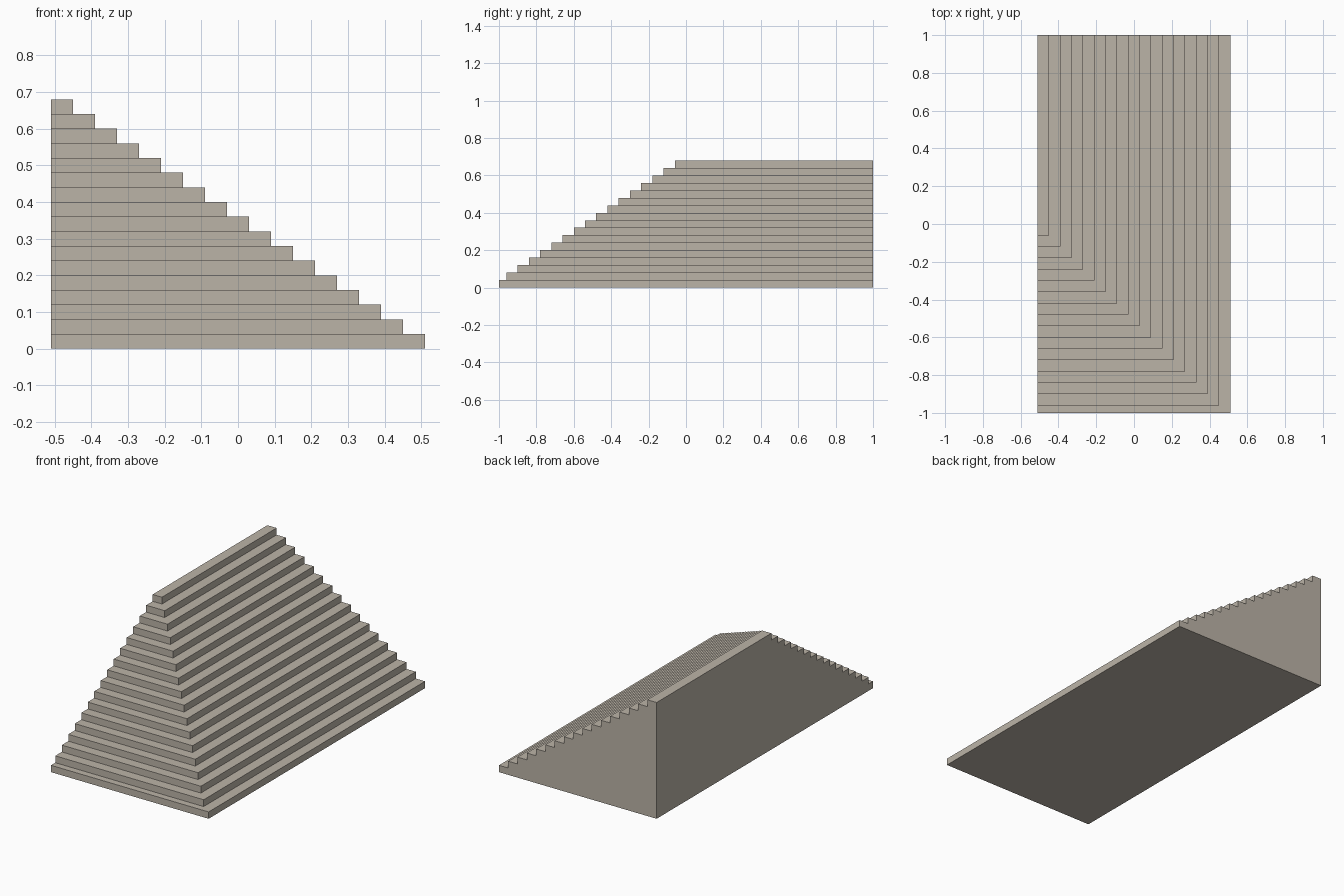
import bpy
import bmesh

cube = bpy.data.objects.get("Cube")
if cube:
    bpy.data.objects.remove(cube, do_unlink=True)

LEVELS = 17
RISE = 0.04
RUN = 0.06
LEFT, RIGHT = -0.51, 0.51
BACK, FRONT = 1.0, -1.0

# Warm grey stone
stone = bpy.data.materials.new("warm_grey_stone")
stone.use_nodes = True
colour = (0.50, 0.455, 0.39, 1.0)
stone.diffuse_color = colour
bsdf = stone.node_tree.nodes["Principled BSDF"]
bsdf.inputs["Base Color"].default_value = colour
bsdf.inputs["Roughness"].default_value = 0.9

bm = bmesh.new()


def step_corners(level, z):
    """Front-wall, outer and back-wall corners of one step at height z."""
    x = RIGHT - RUN * level
    # The lowest front tread is narrower than the others
    y = FRONT if level == 0 else -0.96 + RUN * (level - 1)
    return [bm.verts.new(p) for p in ((LEFT, y, z), (x, y, z), (x, BACK, z))]


# Each step has a lower and an upper edge line
edges = []
for i in range(LEVELS):
    edges.append(step_corners(i, RISE * i))
    edges.append(step_corners(i, RISE * (i + 1)))

base_corner = bm.verts.new((LEFT, BACK, 0))
top_corner = bm.verts.new((LEFT, BACK, RISE * LEVELS))

# Risers on the front and right flights
for lower, upper in zip(edges[0::2], edges[1::2]):
    for k in (0, 1):
        bm.faces.new((lower[k], lower[k + 1], upper[k + 1], upper[k]))

# L-shaped treads
for outer, inner in zip(edges[1:-1:2], edges[2::2]):
    bm.faces.new(outer + inner[::-1])

# Top landing and underside
bm.faces.new(edges[-1] + [top_corner])
bm.faces.new(edges[0] + [base_corner])

# Flat stepped-profile walls on the long side and the back
for k in (0, 2):
    bm.faces.new([e[k] for e in edges] + [top_corner, base_corner])

bmesh.ops.recalc_face_normals(bm, faces=bm.faces[:])
mesh = bpy.data.meshes.new("corner_staircase")
bm.to_mesh(mesh)
bm.free()
mesh.materials.append(stone)
stairs = bpy.data.objects.new("corner_staircase", mesh)
bpy.context.collection.objects.link(stairs)
